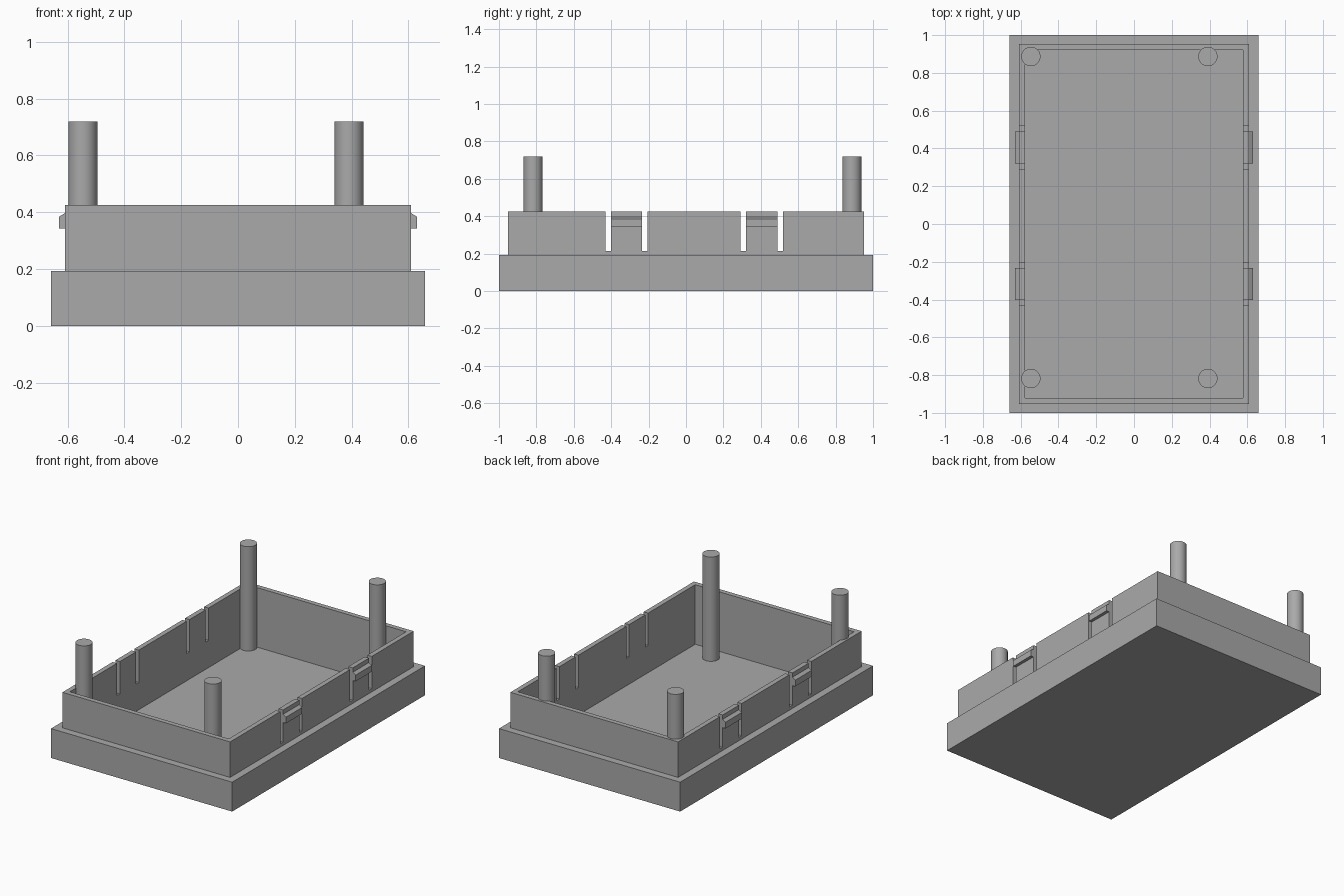
import bpy, bmesh
from mathutils import Matrix

if "Cube" in bpy.data.objects:
    bpy.data.objects.remove(bpy.data.objects["Cube"], do_unlink=True)

grey = bpy.data.materials.new("plain grey")
grey.use_nodes = True
COLOUR = (0.4, 0.4, 0.4, 1)
grey.diffuse_color = COLOUR
grey.node_tree.nodes["Principled BSDF"].inputs["Base Color"].default_value = COLOUR


def finish(name, bm):
    bmesh.ops.recalc_face_normals(bm, faces=bm.faces)
    mesh = bpy.data.meshes.new(name)
    bm.to_mesh(mesh)
    bm.free()
    mesh.materials.append(grey)
    obj = bpy.data.objects.new(name, mesh)
    bpy.context.collection.objects.link(obj)
    return obj


def loft(name, rings):
    """Skin a list of closed point rings and cap both ends."""
    bm = bmesh.new()
    loops = [[bm.verts.new(p) for p in ring] for ring in rings]
    n = len(loops[0])
    for a, b in zip(loops, loops[1:]):
        for i in range(n):
            j = (i + 1) % n
            bm.faces.new((a[i], a[j], b[j], b[i]))
    bm.faces.new(loops[0])
    bm.faces.new(loops[-1])
    return finish(name, bm)


def rect(hx, hy, z):
    return [(-hx, -hy, z), (hx, -hy, z), (hx, hy, z), (-hx, hy, z)]


# Open tray: stepped outside, rim, inner walls and floor
WALL_X, INNER_X, RIM, FLOOR = 0.609, 0.577, 0.426, 0.035
tray = loft("tray", [
    rect(0.658, 1, 0), rect(0.658, 1, 0.193),
    rect(WALL_X, 0.952, 0.193), rect(WALL_X, 0.952, RIM),
    rect(INNER_X, 0.92, RIM), rect(INNER_X, 0.92, FLOOR)])

# Slots on both sides of each spring clip, cut through both long walls
CLIPS, HALF, SLOT = (-0.318, 0.405), 0.084, 0.029
bm = bmesh.new()
for cy in CLIPS:
    for side in (-1, 1):
        for wall in (-1, 1):
            at = Matrix.Translation((wall * 0.593, cy + side * (HALF + SLOT / 2), 0.364))
            bmesh.ops.create_cube(bm, size=1, matrix=at @ Matrix.Diagonal((0.08, SLOT, 0.3, 1)))
cutter = finish("slot_cutter", bm)
cutter.hide_render = True
mod = tray.modifiers.new("slots", "BOOLEAN")
mod.operation, mod.solver, mod.object = "DIFFERENCE", "EXACT", cutter
bpy.context.view_layer.objects.active = tray
bpy.ops.object.modifier_apply(modifier=mod.name)
bpy.data.objects.remove(cutter, do_unlink=True)

# Hooks on the outside of the clips
hook = [(WALL_X - 0.01, 0.343), (0.63, 0.343), (0.63, 0.384), (WALL_X, 0.397), (WALL_X - 0.01, 0.397)]
for wall, label in ((1, "left"), (-1, "right")):
    for cy, place in zip(CLIPS, ("front", "back")):
        loft(f"{place}_{label}_hook",
             [[(wall * x, cy + s * HALF, z) for x, z in hook] for s in (-1, 1)])

# Four round posts standing on the floor
TOP = 0.72
for x, label in ((-0.546, "right"), (0.391, "left")):
    for y, place in ((-0.818, "front"), (0.887, "back")):
        bm = bmesh.new()
        bmesh.ops.create_cone(bm, cap_ends=True, segments=48, radius1=0.051, radius2=0.051,
                              depth=TOP - FLOOR + 0.01,
                              matrix=Matrix.Translation((x, y, (TOP + FLOOR - 0.01) / 2)))
        post = finish(f"{place}_{label}_post", bm)
        bpy.ops.object.select_all(action="DESELECT")
        post.select_set(True)
        bpy.context.view_layer.objects.active = post
        bpy.ops.object.shade_smooth_by_angle()
